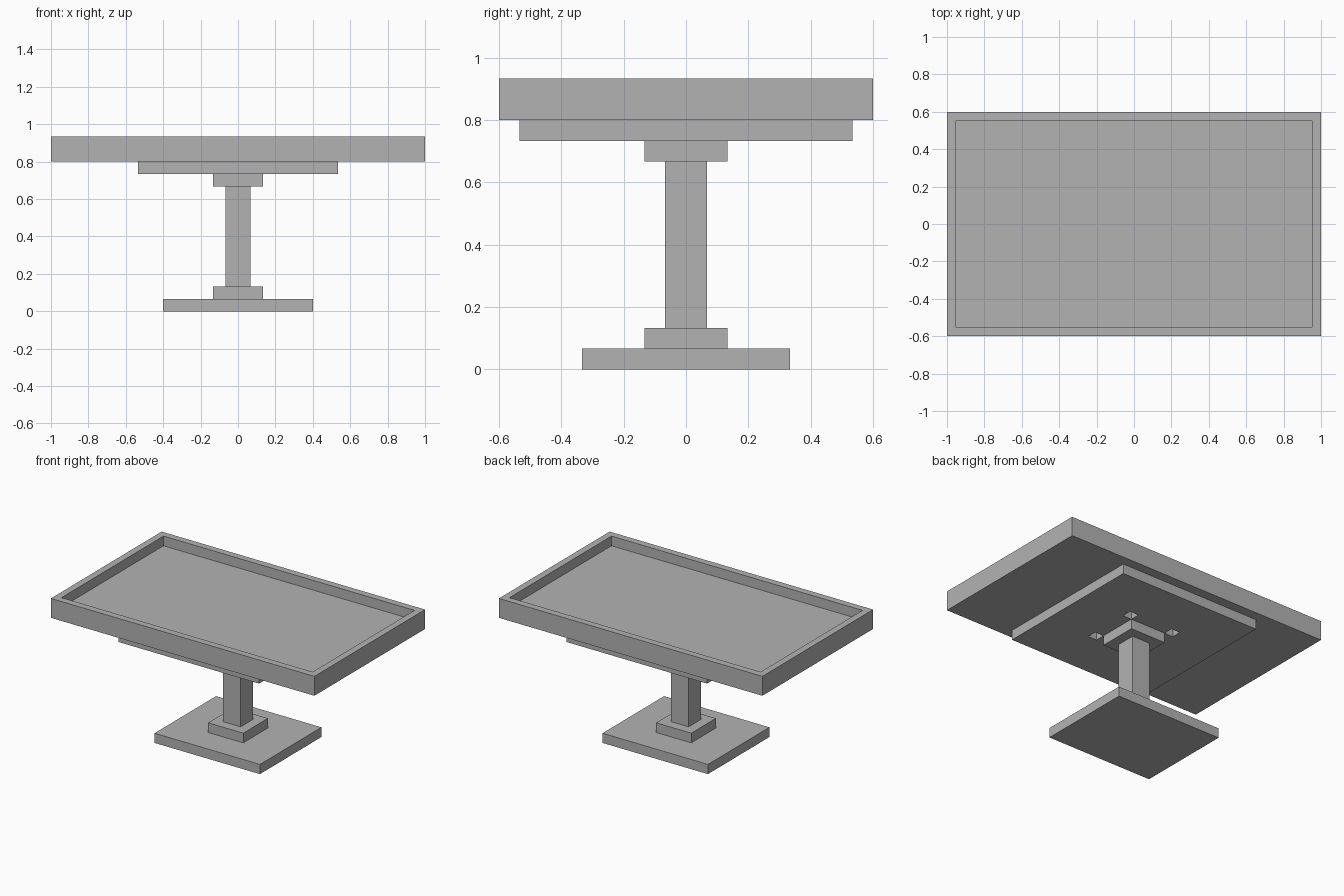
import bpy
import bmesh

default = bpy.data.objects.get("Cube")
if default:
    bpy.data.objects.remove(default, do_unlink=True)

U = 1 / 15  # common module: every part is a whole number of these

grey = bpy.data.materials.new("plain_grey")
grey.use_nodes = True
grey.diffuse_color = (0.45, 0.45, 0.45, 1)
grey.node_tree.nodes["Principled BSDF"].inputs["Base Color"].default_value = grey.diffuse_color


def finish(name, bm):
    bmesh.ops.recalc_face_normals(bm, faces=bm.faces)
    mesh = bpy.data.meshes.new(name)
    bm.to_mesh(mesh)
    bm.free()
    mesh.materials.append(grey)
    bpy.context.collection.objects.link(bpy.data.objects.new(name, mesh))


def block(half_x, half_y, bottom, top):
    """Centred box, sizes in modules."""
    bm = bmesh.new()
    bmesh.ops.create_cube(bm, size=2)
    for v in bm.verts:
        v.co.x *= half_x * U
        v.co.y *= half_y * U
        v.co.z = (top if v.co.z > 0 else bottom) * U
    return bm


# Pedestal: foot, collars and column
finish("foot", block(6, 5, 0, 1))
finish("lower_collar", block(2, 2, 1, 2))
finish("column", block(1, 1, 2, 10))
finish("upper_collar", block(2, 2, 10, 11))

# Support plate with four square through-holes around the collar
bm = bmesh.new()
steps = (-8, -3, -2, 2, 3, 8)
grid = [[bm.verts.new((x * U, y * U, 11 * U)) for y in steps] for x in steps]
for i in range(5):
    for j in range(5):
        if not (i in (1, 3) and j in (1, 3)):
            bm.faces.new((grid[i][j], grid[i + 1][j], grid[i + 1][j + 1], grid[i][j + 1]))
bottom = bm.faces[:]
lifted = bmesh.ops.extrude_face_region(bm, geom=bottom, use_keep_orig=True)["geom"]
bmesh.ops.translate(bm, vec=(0, 0, U),
                    verts=[v for v in lifted if isinstance(v, bmesh.types.BMVert)])
finish("support_plate", bm)

# Table top: a tray with a raised rim
bm = block(15, 9, 12, 14)
top = max(bm.faces, key=lambda f: f.calc_center_median().z)
bmesh.ops.inset_region(bm, faces=[top], thickness=U)
floor = bmesh.ops.extrude_discrete_faces(bm, faces=[top])["faces"][0]
bmesh.ops.translate(bm, vec=(0, 0, -U), verts=floor.verts)
finish("tray_top", bm)
